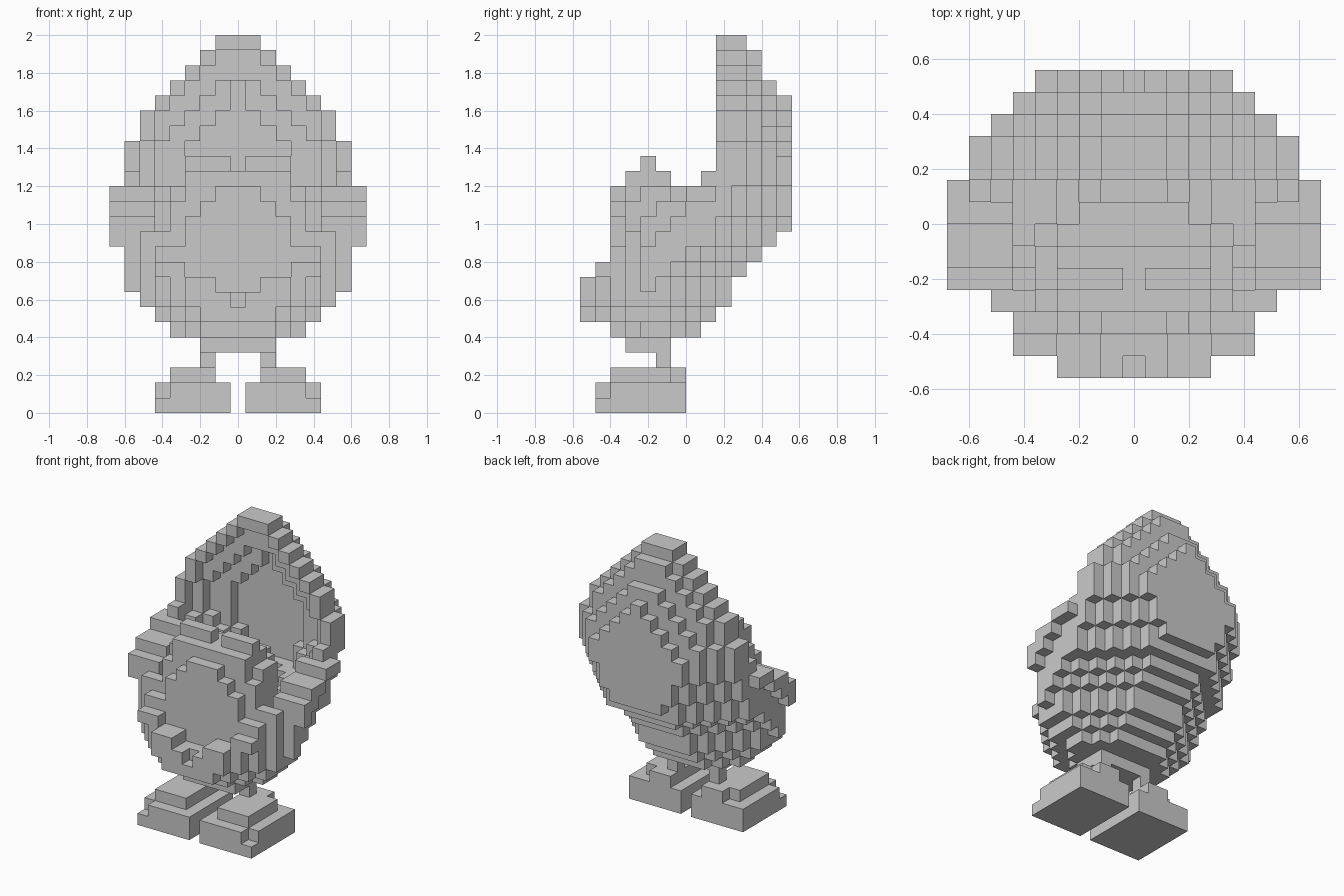
import bpy
import bmesh
from mathutils import Vector

if "Cube" in bpy.data.objects:
    bpy.data.objects.remove(bpy.data.objects["Cube"], do_unlink=True)

CELL = 0.08
AXES = [Vector(v) for v in ((1, 0, 0), (-1, 0, 0), (0, 1, 0), (0, -1, 0), (0, 0, 1), (0, 0, -1))]

grey = bpy.data.materials.new("plain grey")
grey.use_nodes = True
tone = (0.59, 0.59, 0.59, 1)
grey.diffuse_color = tone
grey.node_tree.nodes["Principled BSDF"].inputs["Base Color"].default_value = tone

# Shell profile per layer, in cells: half width, then back edge of the bowl
FIRST, BOWL_TOP = 5, 15
HALF = [4, 5, 6, 7, 7, 7, 8, 8, 8, 8, 7, 7, 7, 6, 6, 5, 4, 3, 2, 1]
BACK = [8, 9, 10, 10, 11, 12, 13, 14, 14, 14]
# Half width of the last bowl row, and of the first row, per layer
TAIL = [2, 2, 2, 2, 2, 2, 3, 2, 3, 3]
NOSE = [0, 2, 3, 3, 6, 8, 8, 8, 8, 8]
# Slanted rim: number of layers in each row, and widest plan outline
RIM = [9, 10, 11, 12, 13, 14, 14, 15, 16] + [25] * 5
PLAN = [3, 5, 5, 6, 8, 8, 8, 8, 8, 7, 7, 6, 5, 4]
# Widths of the flat back and of the flat inner wall, from the bowl rim up
BACK_FLAT = [4, 4, 3, 2, 1, 0]
WALL_FLAT = [3, 3, 3, 2, 1, 0, 0]


def half(k):
    return HALF[k - FIRST] if FIRST <= k < 25 else -1


def shrunk(k, step):
    """Egg outline drawn in by one or two cells."""
    if step == 1:
        return min(half(k) - 1, half(k + 1))
    return min(shrunk(k, 1) - 1, shrunk(k + 2, 1))


def flat(table, k):
    n = k - BOWL_TOP
    return table[n] if n < len(table) else -1


def width(j, k):
    """Half width of the outer shell at a row and layer, or -1 if empty."""
    if not FIRST <= k < 25 or j > 13:
        return -1
    if k >= BOWL_TOP:
        if j == 11:
            return shrunk(k, 1)
        if j == 12:
            return shrunk(k, 2)
        return flat(BACK_FLAT, k) if j == 13 else half(k)
    n = k - FIRST
    if j >= BACK[n] or (n == 0 and j < 2):
        return -1
    w = min(HALF[n], PLAN[j], TAIL[n] + BACK[n] - 1 - j, NOSE[n] + j)
    # side bulge climbs towards the back
    return min(w, 7) if w == 8 and j > max(k - 7, 8 * (k == 14)) else w


def hollow(j, k):
    """Half width of the hollow inside the shell, or negative if solid."""
    if j > 11 or j < 2 or k < 9:
        return -1
    if k < BOWL_TOP:
        wall = 1 if j >= 8 else 2
        return min(width(j, k), width(j + 1, k - 1)) - wall
    if j == 11:
        return flat(WALL_FLAT, k)
    return shrunk(k, 2 if j == 10 else 1)


def in_shell(i, j, k):
    a = abs(i)
    # jagged lip that dips in the middle
    top = RIM[j]
    if j == 0:
        top -= 2 if a == 0 else 1 if a == 1 else 0
    elif j == 1:
        top -= 2 if a <= 1 else 1 if a <= 3 else 0
    return k < top and hollow(j, k) < a <= width(j, k)


def in_body(i, j, k):
    a = abs(i)
    if k == 15:
        return 3 <= j <= 5 and a <= 3
    if not 8 <= k <= 14 or not 2 <= j <= 7:
        return False
    if j == 2:
        return a <= (1 if k == 14 else 2 if k == 13 else 3)
    if j >= 6:
        return a <= 9 - j
    return a <= (3 if j == 3 and k == 14 else 4)


def in_bumps(i, j, k):
    return k == 16 and j == 4 and 1 <= abs(i) <= 3


def in_hips(i, j, k):
    return k == 4 and 3 <= j <= 5 and abs(i) <= 2


def foot_rule(side):
    def rule(i, j, k):
        a = i * side
        if k < 2:
            return 1 <= a <= 5 and 1 <= j <= 6 and not (k == 1 and a == 5 and j == 1)
        if k == 2:
            return 2 <= a <= (3 if j == 6 else 4) and 2 <= j <= 6
        return k == 3 and a == 2 and j == 5
    return rule


PARTS = [("egg_shell", in_shell), ("body", in_body), ("head_bumps", in_bumps),
         ("hips", in_hips), ("left_foot", foot_rule(1)), ("right_foot", foot_rule(-1))]

# Give each cell to the first part that claims it
owner = {}
for k in range(25):
    for j in range(14):
        for i in range(-8, 9):
            for name, rule in PARTS:
                if rule(i, j, k):
                    owner[(i, j, k)] = name
                    break


def build(name):
    """Mesh the exposed block faces of one part."""
    bm = bmesh.new()
    for cell, part in owner.items():
        if part != name:
            continue
        i, j, k = cell
        centre = Vector((i, j - 6.5, k + 0.5))
        for n in AXES:
            if (i + int(n.x), j + int(n.y), k + int(n.z)) in owner:
                continue
            s = Vector((n.y, n.z, n.x))
            t = n.cross(s)
            corners = [centre + (n + s * p + t * q) / 2
                       for p, q in ((1, 1), (-1, 1), (-1, -1), (1, -1))]
            bm.faces.new([bm.verts.new(c * CELL) for c in corners])
    bmesh.ops.remove_doubles(bm, verts=bm.verts[:], dist=0.001)
    mesh = bpy.data.meshes.new(name)
    bm.to_mesh(mesh)
    bm.free()
    mesh.materials.append(grey)
    bpy.context.scene.collection.objects.link(bpy.data.objects.new(name, mesh))


for part_name, _ in PARTS:
    build(part_name)
